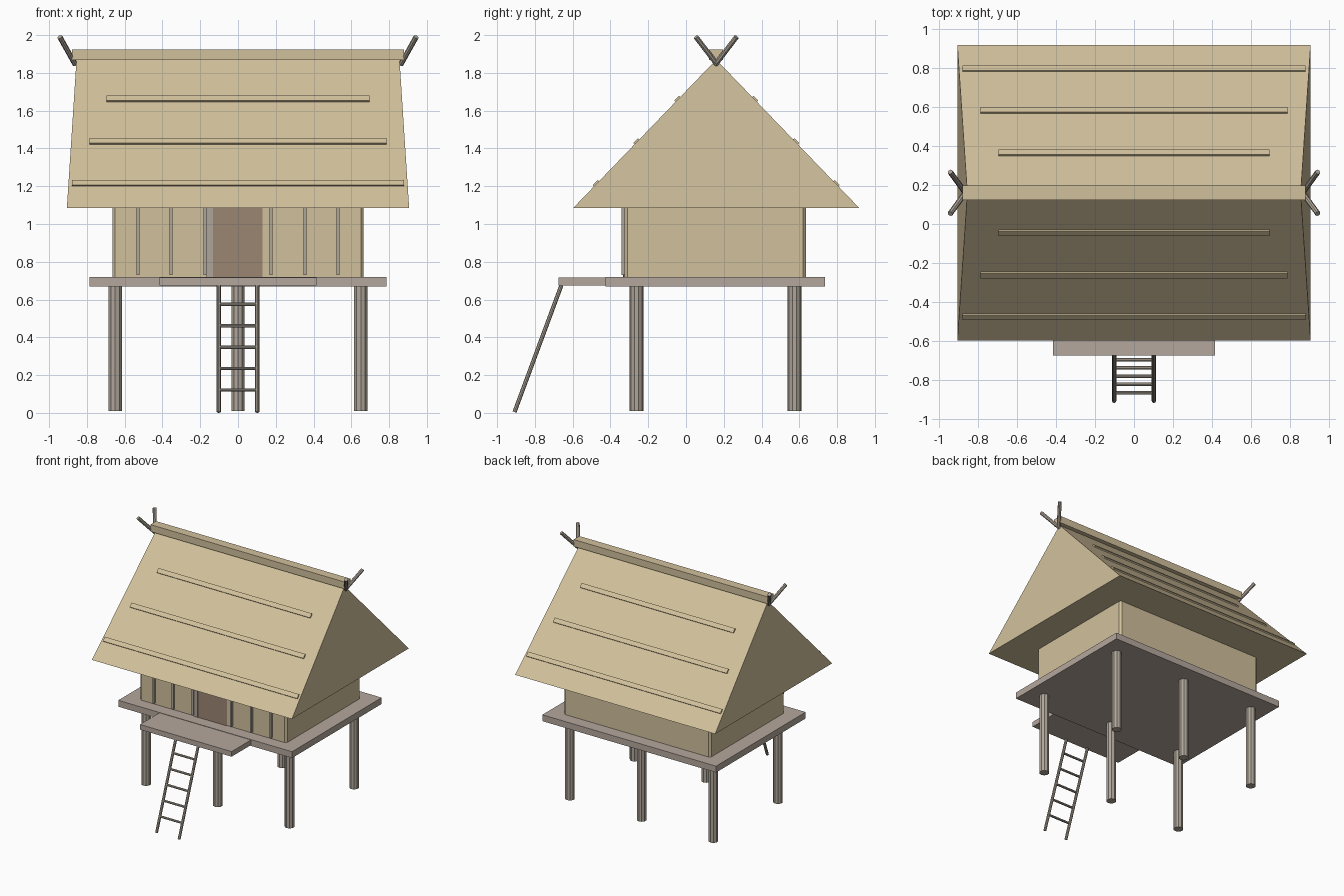
import bpy
import bmesh
import math
from mathutils import Vector, Matrix

if "Cube" in bpy.data.objects:
    bpy.data.objects.remove(bpy.data.objects["Cube"])


def material(name, rgb):
    m = bpy.data.materials.new(name)
    m.use_nodes = True
    m.diffuse_color = (*rgb, 1)
    m.node_tree.nodes["Principled BSDF"].inputs["Base Color"].default_value = (*rgb, 1)
    return m


THATCH = material("straw thatch", (0.64, 0.53, 0.33))
PLANK = material("grey planks", (0.46, 0.39, 0.34))
POLE = material("weathered poles", (0.43, 0.38, 0.32))
DOOR = material("brown door", (0.33, 0.24, 0.17))


def finish(name, bm, mat):
    bmesh.ops.recalc_face_normals(bm, faces=bm.faces)
    mesh = bpy.data.meshes.new(name)
    bm.to_mesh(mesh)
    bm.free()
    mesh.materials.append(mat)
    ob = bpy.data.objects.new(name, mesh)
    bpy.context.collection.objects.link(ob)
    return ob


def box(name, lo, hi, mat, tilt=0):
    """Box between two corners, optionally tilted about x through its centre."""
    lo, hi = Vector(lo), Vector(hi)
    bm = bmesh.new()
    bmesh.ops.create_cube(bm, size=1)
    size = Matrix.Diagonal((*(hi - lo), 1))
    bm.transform(Matrix.Translation((lo + hi) / 2) @ Matrix.Rotation(tilt, 4, "X") @ size)
    return finish(name, bm, mat)


def rod(name, a, b, radius, mat, sides=8):
    """Straight pole from a to b."""
    a, b = Vector(a), Vector(b)
    bm = bmesh.new()
    bmesh.ops.create_cone(bm, cap_ends=True, segments=sides, radius1=radius,
                          radius2=radius, depth=(b - a).length)
    turn = (b - a).to_track_quat("Z", "Y").to_matrix().to_4x4()
    bm.transform(Matrix.Translation((a + b) / 2) @ turn)
    return finish(name, bm, mat)


MID = 0.16       # depth of the ridge line
EAVE, RIDGE = 1.085, 1.87
HALF = 0.757     # half depth of the roof

# Stilts
for x in (-0.65, 0, 0.65):
    for y in (-0.262, 0.574):
        rod("stilt", (x, y, 0.01), (x, y, 0.68), 0.037, POLE, 10)

# Platform and landing
box("platform", (-0.787, -0.425, 0.668), (0.787, 0.735, 0.72), PLANK)
box("landing", (-0.415, -0.675, 0.675), (0.415, -0.42, 0.717), PLANK)

# Walls with chamfered corners
walls = box("walls", (-0.665, -0.325, 0.715), (0.665, 0.635, 1.1), THATCH)
bm = bmesh.new()
bm.from_mesh(walls.data)
corners = [e for e in bm.edges if abs(e.verts[0].co.z - e.verts[1].co.z) > 0.1]
bmesh.ops.bevel(bm, geom=corners, offset=0.015, segments=1, affect="EDGES")
bm.to_mesh(walls.data)
bm.free()

# Door, its jamb and the wall battens
box("door", (-0.132, -0.331, 0.72), (0.13, -0.323, 1.09), DOOR)
box("door_jamb", (-0.168, -0.333, 0.72), (-0.132, -0.323, 1.09), POLE)
for x in (0.174, 0.355, 0.53):
    for side in (-1, 1):
        box("wall_batten", (side * x - 0.008, -0.341, 0.73),
            (side * x + 0.008, -0.32, 1.09), POLE)

# Solid roof with gables leaning inwards
bm = bmesh.new()
ends = []
for side in (-1, 1):
    ends.append([bm.verts.new(p) for p in (
        (side * 0.906, MID - HALF, EAVE), (side * 0.906, MID + HALF, EAVE),
        (side * 0.855, MID, RIDGE))])
for tri in ends:
    bm.faces.new(tri)
for i in range(3):
    j = (i + 1) % 3
    bm.faces.new((ends[0][i], ends[0][j], ends[1][j], ends[1][i]))
finish("roof", bm, THATCH)

# Battens lying on both slopes
pitch = math.atan2(RIDGE - EAVE, HALF)
for z, half in ((1.213, 0.88), (1.435, 0.787), (1.66, 0.695)):
    run = HALF * (RIDGE - z) / (RIDGE - EAVE)
    for side in (-1, 1):
        y = MID + side * run
        box("roof_batten", (-half, y - 0.018, z - 0.01),
            (half, y + 0.018, z + 0.01), THATCH, -side * pitch)

# Ridge cap and crossed finial poles
box("ridge_cap", (-0.88, MID - 0.037, 1.868), (0.88, MID + 0.037, 1.925), THATCH)
for end in (-1, 1):
    for side in (-1, 1):
        rod("finial_pole", (end * 0.862, MID - side * 0.004, 1.845),
            (end * 0.943, MID + side * 0.107, 1.99), 0.014, POLE)

# Ladder
foot, top = Vector((0, -0.908, 0.004)), Vector((0, -0.66, 0.675))
for side in (-1, 1):
    shift = Vector((side * 0.102, 0, 0))
    rod("ladder_rail", foot + shift, top + shift, 0.011, POLE)
for i in range(5):
    p = foot.lerp(top, (0.117 + i * 0.1135) / 0.67)
    rod("ladder_rung", p - Vector((0.1, 0, 0)), p + Vector((0.1, 0, 0)), 0.009, POLE)
